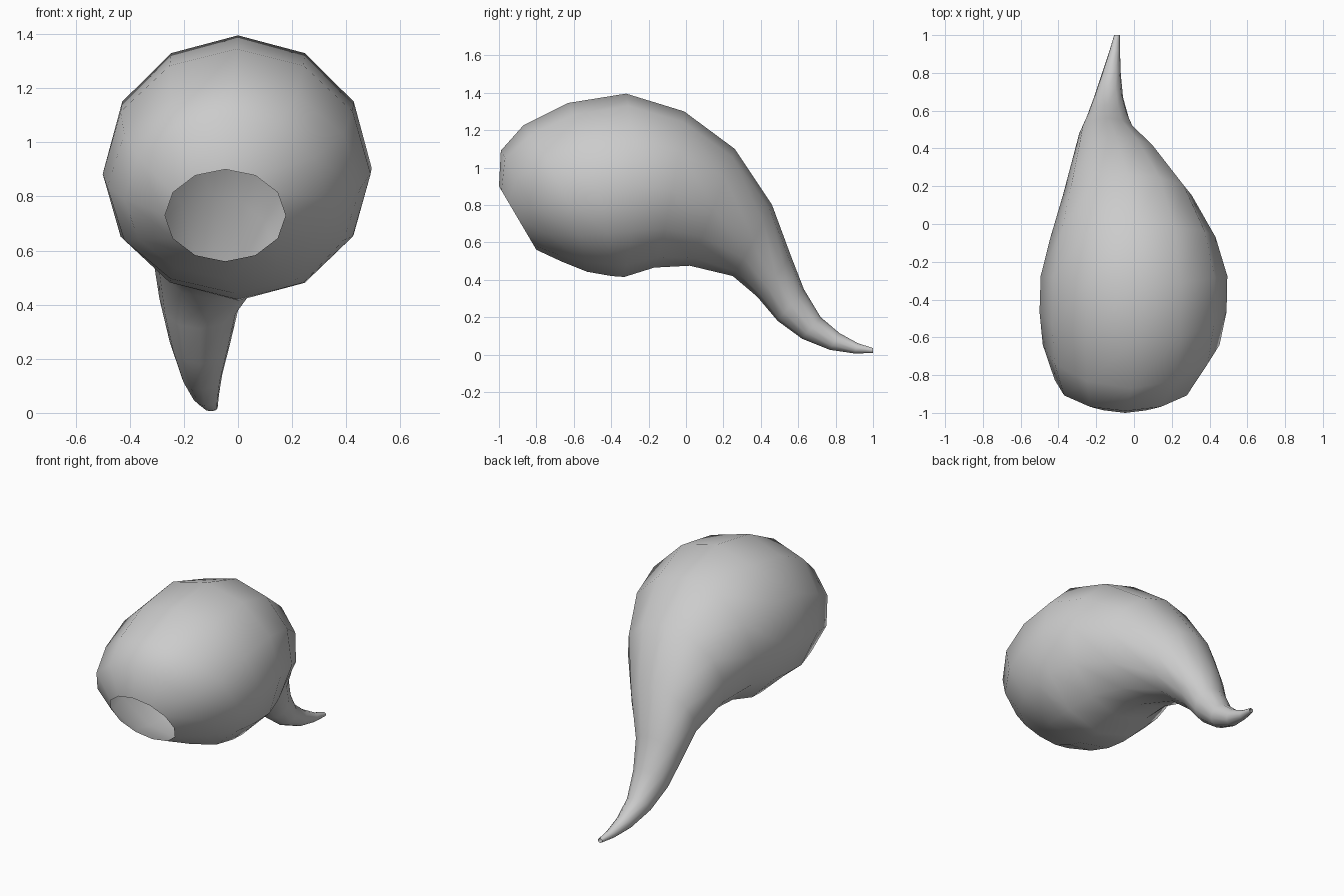
import bpy, bmesh
from math import sin, cos, pi
from mathutils import Vector

SIDES = 12

# Each ring: top (y, z), bottom (y, z), centre x, half width, y shift of the flanks
RINGS = [
    (-1.00, 0.90, -0.80, 0.56, -0.047, 0.223, 0.00),   # open mouth rim
    (-0.99, 1.09, -0.66, 0.495, -0.045, 0.375, 0.00),
    (-0.87, 1.225, -0.53, 0.443, -0.015, 0.468, 0.06),
    (-0.63, 1.345, -0.40, 0.42, -0.005, 0.495, 0.05),
    (-0.32, 1.395, -0.33, 0.415, 0.00, 0.494, 0.05),
    (-0.01, 1.30, -0.17, 0.465, -0.005, 0.437, 0.02),
    (0.26, 1.10, 0.02, 0.475, -0.035, 0.342, 0.01),
    (0.46, 0.80, 0.25, 0.42, -0.095, 0.225, 0.01),
    (0.56, 0.53, 0.38, 0.31, -0.14, 0.15, 0.01),
    (0.63, 0.35, 0.49, 0.18, -0.14, 0.113, 0.00),
    (0.72, 0.20, 0.62, 0.085, -0.135, 0.077, 0.00),
    (0.82, 0.115, 0.77, 0.025, -0.12, 0.05, 0.00),
    (0.92, 0.06, 0.90, 0.006, -0.103, 0.029, 0.00),
    (1.00, 0.035, 1.00, 0.008, -0.09, 0.015, 0.00),    # tail tip
]


def add_ring(bm, ty, tz, by, bz, cx, half, bow):
    top, bottom = Vector((cx, ty, tz)), Vector((cx, by, bz))
    centre, up = (top + bottom) / 2, (top - bottom) / 2
    ring = []
    for i in range(SIDES):
        a = 2 * pi * i / SIDES
        ring.append(bm.verts.new(centre + up * cos(a)
                                 + Vector((half * sin(a), bow * sin(a) ** 2, 0))))
    return ring


# Hollow drop-shaped body lofted through the rings, open at the front
bm = bmesh.new()
rings = [add_ring(bm, *r) for r in RINGS]
for a, b in zip(rings, rings[1:]):
    for i in range(SIDES):
        j = (i + 1) % SIDES
        bm.faces.new((a[i], a[j], b[j], b[i]))
bmesh.ops.recalc_face_normals(bm, faces=bm.faces)
for f in bm.faces:
    f.smooth = True

mesh = bpy.data.meshes.new("curved_tail_body")
bm.to_mesh(mesh)
bm.free()
body = bpy.data.objects.new("curved_tail_body", mesh)
bpy.context.collection.objects.link(body)
